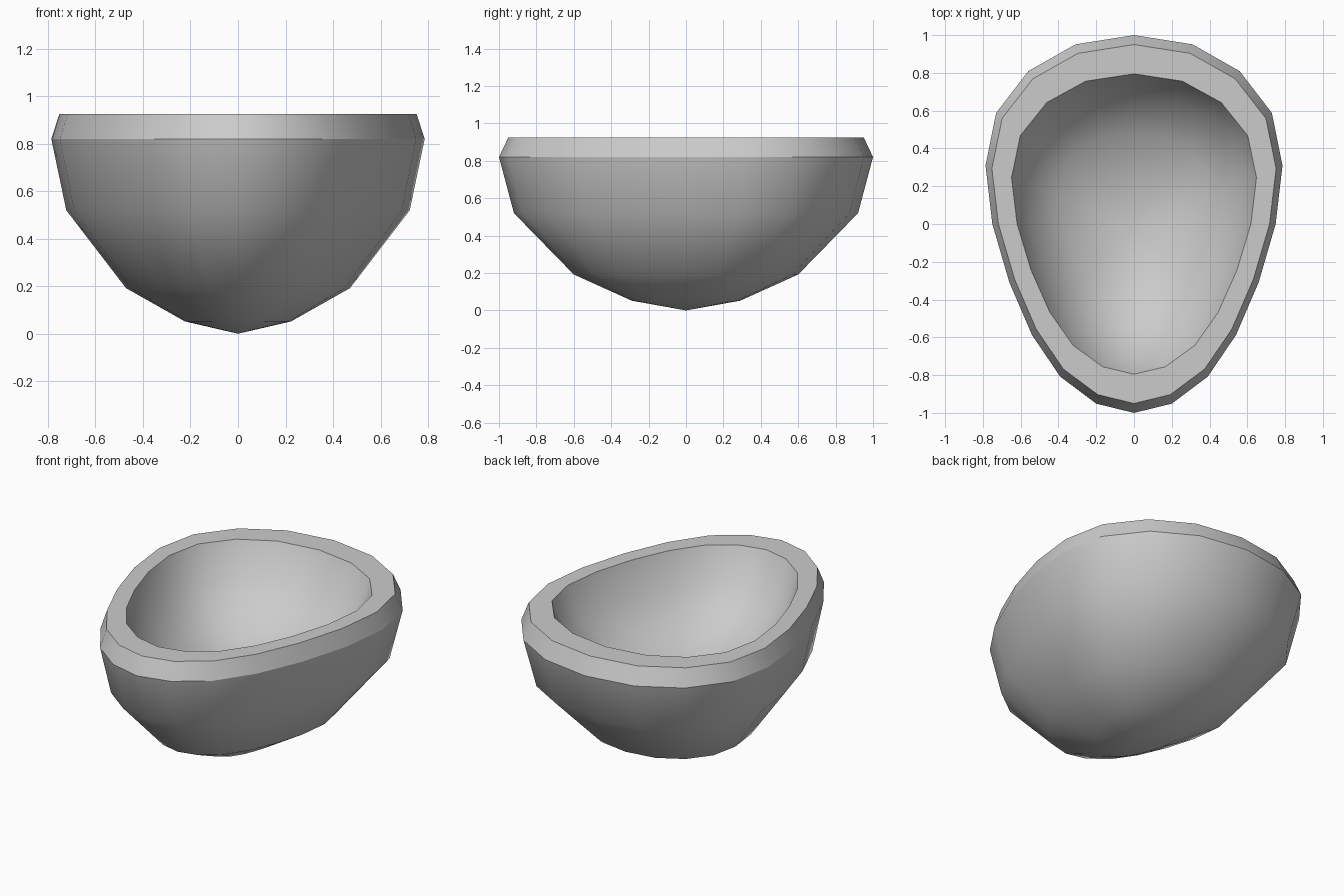
import bpy, bmesh, math

if "Cube" in bpy.data.objects:
    bpy.data.objects.remove(bpy.data.objects["Cube"])

N = 20
# half-width factors of the egg outline from back (+y) to front (-y)
HALF = [0, .31, .56, .73, .786, .75, .66, .54, .39, .20, 0]
# shell profile: (x scale, y scale, z), outside bottom -> rim -> inside bottom
PROFILE = [(.285, .29, .052), (.60, .60, .192), (.92, .92, .52), (1, 1, .82),
           (.957, .95, .925), (.825, .795, .925),
           (.73, .70, .72), (.51, .49, .55), (.25, .24, .46)]
SHARP_RINGS = (3, 4, 5)

bm = bmesh.new()


def egg_ring(sx, sy, z):
    ring = []
    for k in range(N):
        j = k if k <= 10 else N - k
        side = 1 if k <= 10 else -1
        ring.append(bm.verts.new((side * HALF[j] * sx,
                                  math.cos(2 * math.pi * k / N) * sy, z)))
    return ring


rings = [egg_ring(*p) for p in PROFILE]

# walls and rim
for a, b in zip(rings, rings[1:]):
    for k in range(N):
        m = (k + 1) % N
        bm.faces.new((a[k], a[m], b[m], b[k]))

# pointed outer base and inner floor
for ring, z in ((rings[0], 0.0), (rings[-1], .43)):
    pole = bm.verts.new((0, 0, z))
    for k in range(N):
        bm.faces.new((ring[k], ring[(k + 1) % N], pole))

# crisp edges around the rim
for i in SHARP_RINGS:
    for k in range(N):
        bm.edges.get((rings[i][k], rings[i][(k + 1) % N])).smooth = False

bmesh.ops.recalc_face_normals(bm, faces=bm.faces)
mesh = bpy.data.meshes.new("half_shell")
bm.to_mesh(mesh)
bm.free()
shell = bpy.data.objects.new("half_shell", mesh)
bpy.context.collection.objects.link(shell)
bpy.context.view_layer.objects.active = shell
shell.select_set(True)
bpy.ops.object.shade_smooth_by_angle(angle=math.radians(35), keep_sharp_edges=True)
